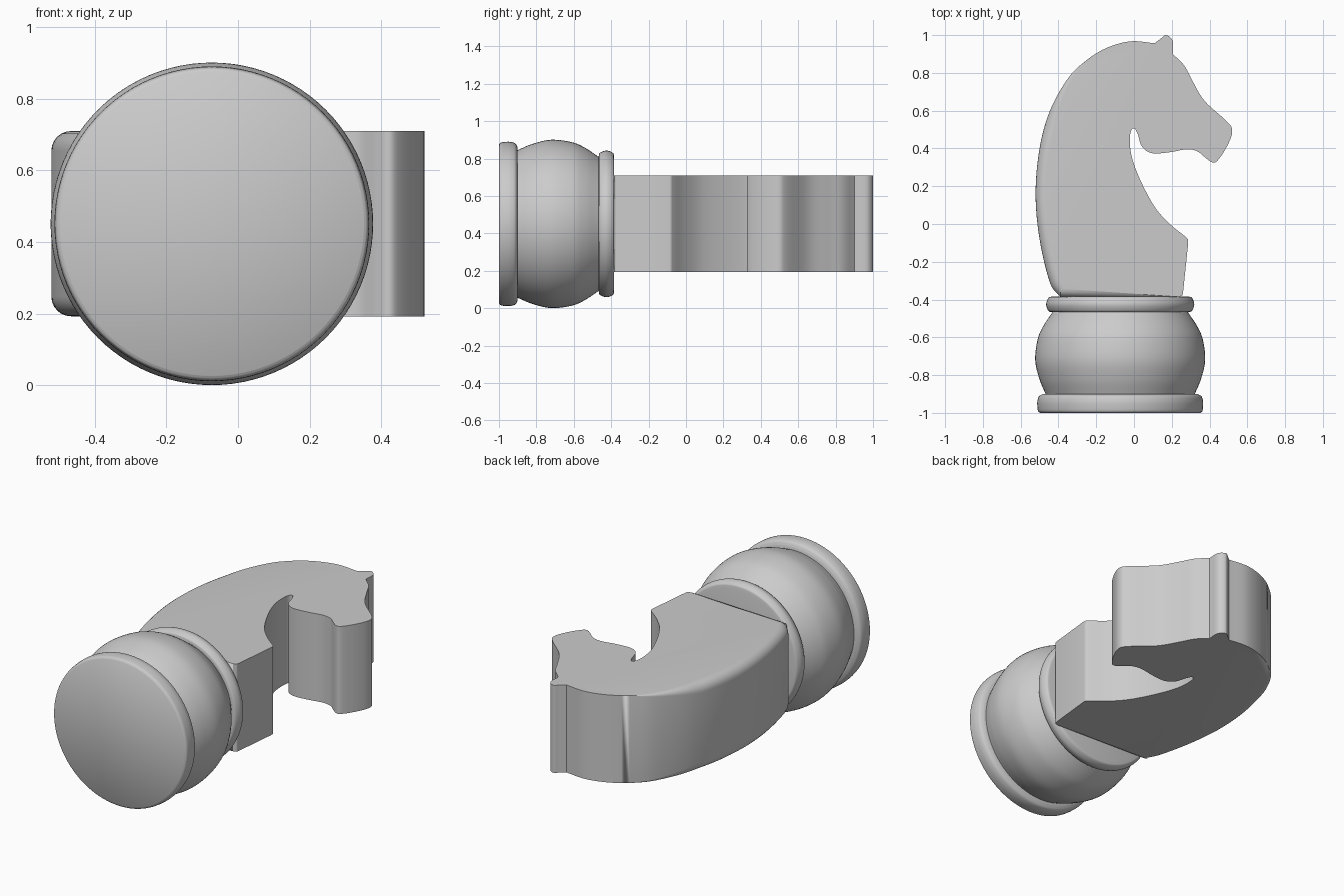
import bpy, bmesh, math
from mathutils import Vector

if "Cube" in bpy.data.objects:
    bpy.data.objects.remove(bpy.data.objects["Cube"], do_unlink=True)

AXIS = Vector((-0.073, 0, 0.451))  # the turned base runs along y through here

grey = bpy.data.materials.new("plain_grey")
grey.use_nodes = True
grey.diffuse_color = (0.6, 0.6, 0.6, 1)
grey.node_tree.nodes["Principled BSDF"].inputs["Base Color"].default_value = grey.diffuse_color


def spline(points, steps=6):
    """Smooth open curve through the points, leaving out the last one."""
    pts = [Vector(p) for p in points]
    pts = [2 * pts[0] - pts[1]] + pts + [2 * pts[-1] - pts[-2]]
    out = []
    for a, b, c, d in zip(pts, pts[1:], pts[2:], pts[3:]):
        for k in range(steps):
            t = k / steps
            out.append(b + ((c - a) * t + (2 * a - 5 * b + 4 * c - d) * t ** 2
                            + (3 * b - a - 3 * c + d) * t ** 3) / 2)
    return out


def finish(name, bm, angle):
    bmesh.ops.remove_doubles(bm, verts=bm.verts, dist=0.0002)
    bmesh.ops.recalc_face_normals(bm, faces=bm.faces)
    mesh = bpy.data.meshes.new(name)
    bm.to_mesh(mesh)
    bm.free()
    mesh.materials.append(grey)
    obj = bpy.data.objects.new(name, mesh)
    bpy.context.collection.objects.link(obj)
    bpy.ops.object.select_all(action="DESELECT")
    obj.select_set(True)
    bpy.context.view_layer.objects.active = obj
    bpy.ops.object.shade_smooth_by_angle(angle=math.radians(angle))
    return obj


def lathe(name, profile):
    """Turn a (radius, y) profile around the base axis, with flat ends."""
    curve = spline(profile) + [Vector(profile[-1])]
    curve = [Vector((0, curve[0].y))] + curve + [Vector((0, curve[-1].y))]
    bm = bmesh.new()
    verts = [bm.verts.new(AXIS + Vector((p.x, p.y, 0))) for p in curve]
    edges = [bm.edges.new(pair) for pair in zip(verts, verts[1:])]
    bmesh.ops.spin(bm, geom=verts + edges, cent=AXIS, axis=(0, 1, 0),
                   angle=math.tau, steps=96)
    return finish(name, bm, 40)


# Turned base: foot disc, round body and collar
lathe("foot_disc", [(.424, -1), (.435, -.99), (.439, -.96), (.438, -.935),
                    (.43, -.912), (.41, -.9)])
lathe("round_body", [(.395, -.9), (.428, -.82), (.45, -.72), (.437, -.61),
                     (.407, -.54), (.357, -.465)])
lathe("collar", [(.36, -.467), (.38, -.46), (.392, -.425), (.38, -.391), (.36, -.384)])

# Horse outline, one list for each run between sharp corners
mane = [(-.39, -.386), (-.445, -.31), (-.5, -.08), (-.521, .16), (-.5, .4), (-.445, .6),
        (-.35, .77), (-.26, .86), (-.15, .93), (-.02, .967), (.11, .957)]
ear = [(.11, .957), (.14, .98), (.17, 1), (.205, .97), (.205, .9)]
face = [(.205, .9), (.265, .84), (.31, .757), (.375, .65), (.495, .54), (.52, .49),
        (.497, .42), (.45, .345), (.42, .325), (.385, .345), (.335, .385), (.275, .395),
        (.19, .38), (.095, .375), (.042, .41), (.02, .475), (0, .507), (-.02, .475),
        (-.015, .37), (.03, .24), (.11, .09), (.19, 0), (.27, -.065)]
chest = [(.27, -.065), (.285, -.08), (.287, -.1)]
foot = [(.287, -.1), (.26, -.36), (.255, -.378), (.235, -.386)]
outline = (spline(mane) + spline(ear) + spline(face) + spline(chest)
           + spline(foot[:2], 1) + spline(foot[1:]) + [Vector(foot[-1])])


def rounding(p):
    """Edge radius: full along the mane, fading out towards the crest."""
    if p.x > -.2:
        return 0
    return .055 * max(0, min(1, (.88 - p.y) / .35, (p.y + .5) / .15))


# Horse head: outline rings stacked in z, pulled inward where the edge is rounded
LOW, HIGH, ROUND_STEPS = .193, .71, 7
levels = [(-1, k) for k in range(ROUND_STEPS)] + [(1, k) for k in reversed(range(ROUND_STEPS))]
bm = bmesh.new()
rings = []
for side, k in levels:
    turn = math.pi / 2 * k / (ROUND_STEPS - 1)
    ring = []
    for i, p in enumerate(outline):
        along = (outline[(i + 1) % len(outline)] - outline[i - 1]).normalized()
        inward = Vector((along.y, -along.x))
        r = rounding(p)
        q = p + inward * r * (1 - math.sin(turn))
        drop = r * (1 - math.cos(turn))
        ring.append(bm.verts.new((q.x, q.y, LOW + drop if side < 0 else HIGH - drop)))
    rings.append(ring)
for low, high in zip(rings, rings[1:]):
    for i in range(len(low)):
        bm.faces.new((low[i - 1], low[i], high[i], high[i - 1]))
bm.faces.new(rings[0])
bm.faces.new(rings[-1])
finish("horse_head", bm, 35)
